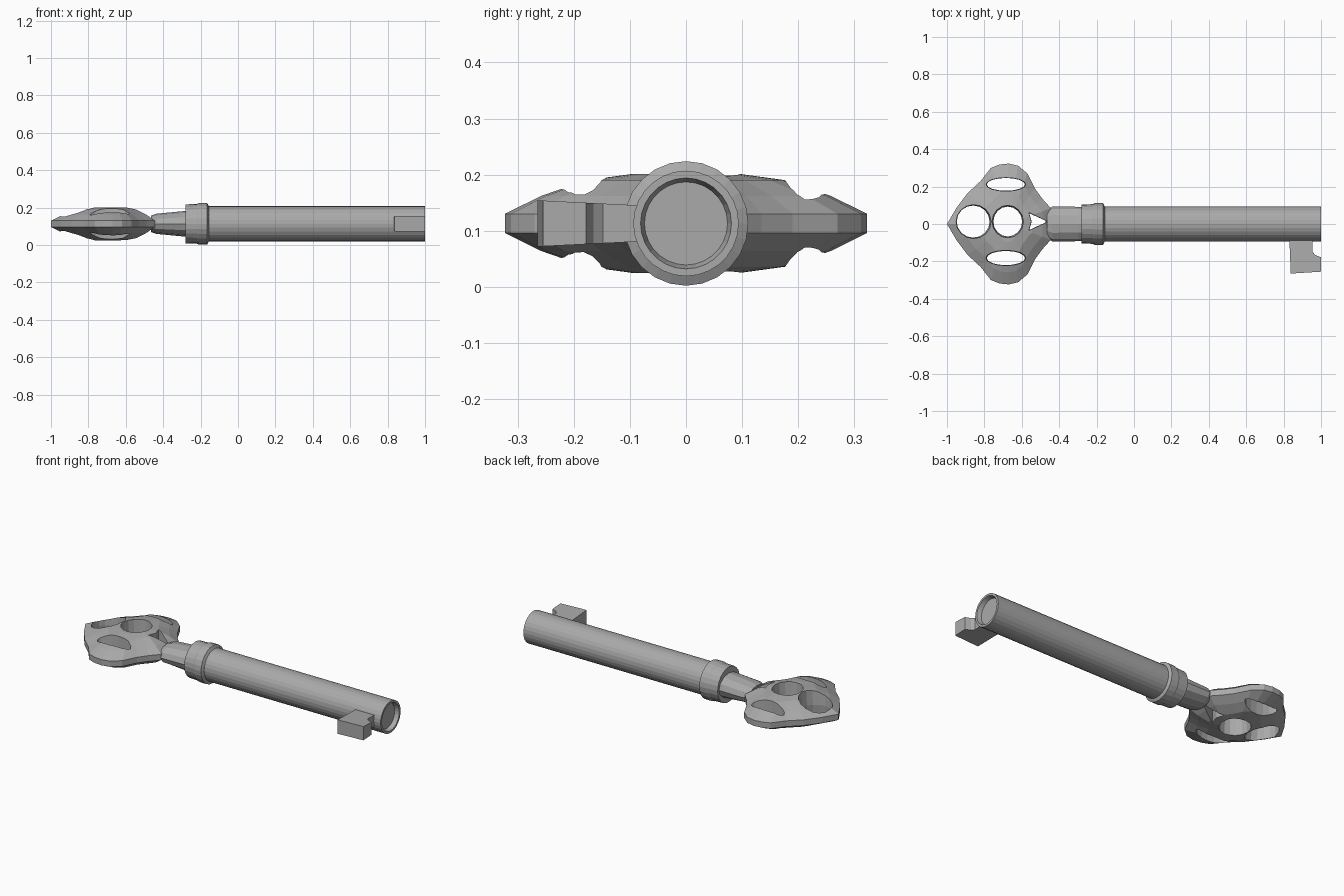
import bpy
import bmesh
from math import cos, sin, tau

cube = bpy.data.objects.get("Cube")
if cube:
    bpy.data.objects.remove(cube)

AXIS_Z = 0.113

metal = bpy.data.materials.new("grey_metal")
metal.use_nodes = True
GREY = (0.4, 0.4, 0.4, 1)
metal.diffuse_color = GREY
metal.node_tree.nodes["Principled BSDF"].inputs["Base Color"].default_value = GREY


def finish(name, bm):
    """Turn a bmesh into a flat shaded metal object."""
    bmesh.ops.recalc_face_normals(bm, faces=bm.faces)
    mesh = bpy.data.meshes.new(name)
    bm.to_mesh(mesh)
    bm.free()
    mesh.materials.append(metal)
    obj = bpy.data.objects.new(name, mesh)
    bpy.context.collection.objects.link(obj)
    return obj


def skin(bm, rings):
    """Bridge rings of points and cap both ends."""
    loops = [[bm.verts.new(p) for p in ring] for ring in rings]
    n = len(loops[0])
    for a, b in zip(loops, loops[1:]):
        for i in range(n):
            j = (i + 1) % n
            bm.faces.new((a[i], a[j], b[j], b[i]))
    bm.faces.new(loops[0])
    bm.faces.new(loops[-1])


def loft(name, sections, sides):
    """Elliptical sections (x, half width, half height) along the key."""
    bm = bmesh.new()
    skin(bm, [[(x, ry * cos(tau * i / sides), AXIS_Z + rz * sin(tau * i / sides))
               for i in range(sides)] for x, ry, rz in sections])
    return finish(name, bm)


def lathe(name, profile, sides):
    return loft(name, [(x, r, r) for x, r in profile], sides)


# Hollow ended shaft
lathe("shaft", [(-0.2, 0.094), (1, 0.094), (1, 0.081), (0.975, 0.074)], 28)

# Collar with a raised front band
lathe("collar", [(-0.28, 0.08), (-0.28, 0.104), (-0.22, 0.106), (-0.21, 0.111),
                 (-0.165, 0.111), (-0.155, 0.092)], 24)

# Flattened neck
loft("neck", [(-0.26, 0.09, 0.07), (-0.3, 0.092, 0.067), (-0.435, 0.094, 0.054),
              (-0.465, 0.075, 0.044)], 12)

# Bit with a notch beside the shaft
bit_outline = [(0.83, -0.06), (0.838, -0.265), (1, -0.255), (1, -0.178),
               (0.968, -0.165), (0.955, -0.148), (0.955, -0.06)]
bm = bmesh.new()
skin(bm, [[(x, y, AXIS_Z + side * (0.028 - 0.05 * y)) for x, y in bit_outline]
          for side in (-1, 1)])
finish("bit", bm)

# Bow: lens shaped plate, built from shrinking copies of the outline
half = [(-0.95, 0.085), (-0.89, 0.165), (-0.82, 0.23), (-0.765, 0.3), (-0.72, 0.318),
        (-0.67, 0.323), (-0.62, 0.312), (-0.57, 0.27), (-0.53, 0.19), (-0.49, 0.135),
        (-0.445, 0.085)]
outline = [(-1, 0)] + half + [(x, -y) for x, y in reversed(half)]
CENTRE_X = -0.67
lens = [(0.1, 0.088), (0.3, 0.088), (0.55, 0.077), (0.8, 0.049), (1, 0.017)]
layers = [(s, h) for s, h in lens] + [(s, -h) for s, h in reversed(lens)]
bm = bmesh.new()
skin(bm, [[(CENTRE_X + (x - CENTRE_X) * s, y * s, AXIS_Z + h) for x, y in outline]
          for s, h in layers])
bow = finish("bow", bm)

# Openings through the bow, slightly flared to both faces
bm = bmesh.new()


def opening(cx, cy, points):
    skin(bm, [[(cx + x * f, cy + y * f, AXIS_Z + z) for x, y in points]
              for z, f in ((-0.12, 1.12), (0, 1), (0.12, 1.12))])


def ellipse(rx, ry, sides=16):
    return [(rx * cos(tau * i / sides), ry * sin(tau * i / sides)) for i in range(sides)]


opening(-0.675, 0.013, ellipse(0.077, 0.08))
opening(-0.86, 0.013, ellipse(0.088, 0.086))
opening(-0.685, 0.212, ellipse(0.102, 0.034))
opening(-0.685, -0.182, ellipse(0.102, 0.038))
opening(-0.525, 0.013, [(-0.035, -0.045), (-0.01, -0.033), (0.052, -0.005),
                        (0.052, 0.005), (-0.01, 0.033), (-0.035, 0.045), (-0.022, 0)])
cutter = finish("opening_cutter", bm)

cut = bow.modifiers.new("openings", "BOOLEAN")
cut.operation = "DIFFERENCE"
cut.solver = "EXACT"
cut.object = cutter
bpy.context.view_layer.update()
evaluated = bow.evaluated_get(bpy.context.evaluated_depsgraph_get())
cut_mesh = bpy.data.meshes.new_from_object(evaluated)
bow.modifiers.clear()
bow.data = cut_mesh
bpy.data.objects.remove(cutter)
